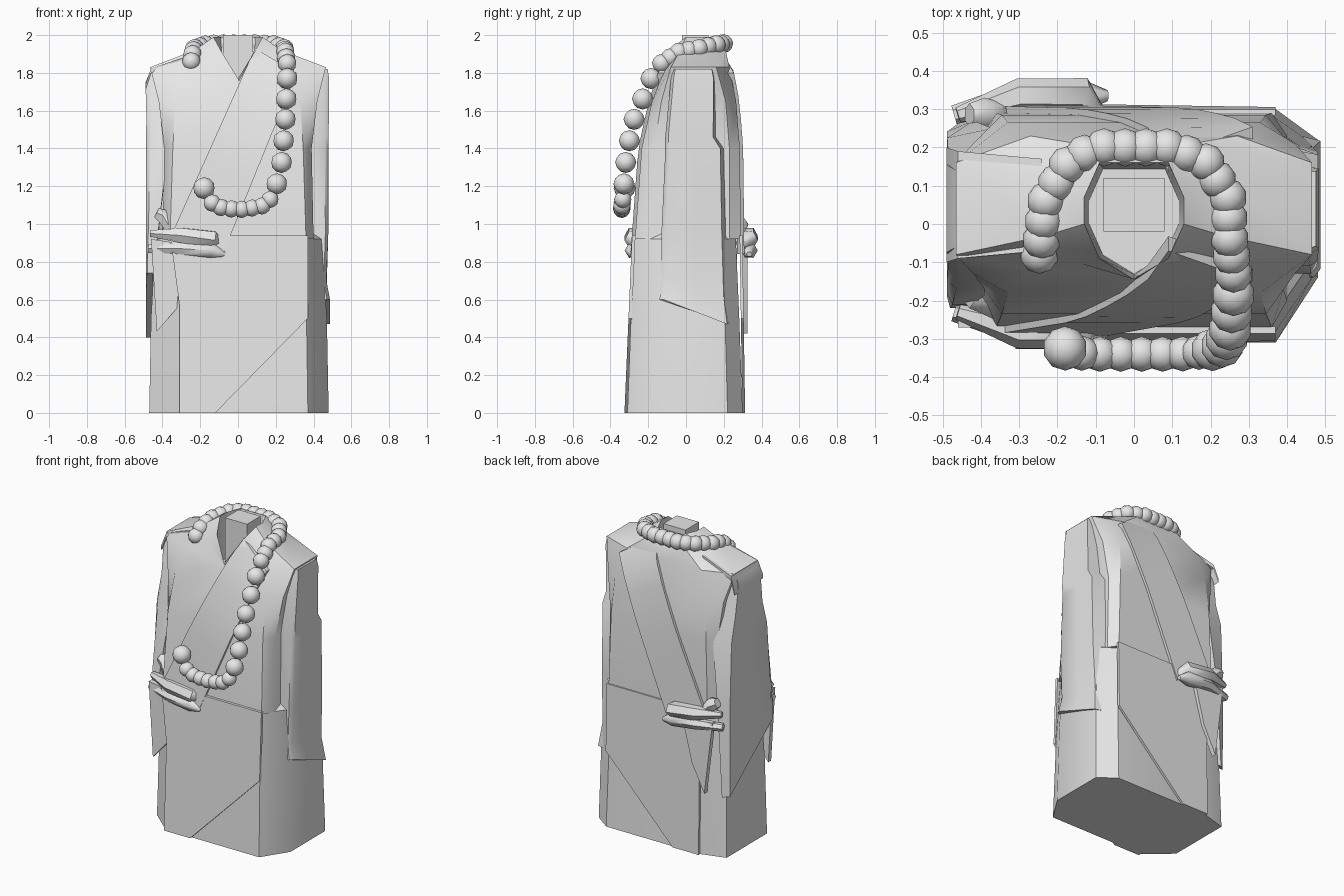
import bpy
import bmesh
from mathutils import Vector

cube = bpy.data.objects.get("Cube")
if cube:
    bpy.data.objects.remove(cube, do_unlink=True)

GREY = (0.8, 0.8, 0.8, 1)
cloth = bpy.data.materials.new("light_grey")
cloth.use_nodes = True
cloth.diffuse_color = GREY
cloth.node_tree.nodes["Principled BSDF"].inputs["Base Color"].default_value = GREY


def finish(name, bm, angle=0.6):
    """Turn a bmesh into a shaded object."""
    bmesh.ops.recalc_face_normals(bm, faces=bm.faces)
    mesh = bpy.data.meshes.new(name)
    bm.to_mesh(mesh)
    bm.free()
    mesh.materials.append(cloth)
    obj = bpy.data.objects.new(name, mesh)
    bpy.context.collection.objects.link(obj)
    bpy.ops.object.select_all(action="DESELECT")
    obj.select_set(True)
    bpy.context.view_layer.objects.active = obj
    bpy.ops.object.shade_smooth_by_angle(angle=angle)


def loft(name, rings, angle=0.6):
    """Skin closed rings and cap both ends."""
    bm = bmesh.new()
    rows = [[bm.verts.new(p) for p in ring] for ring in rings]
    count = len(rows[0])
    for low, high in zip(rows, rows[1:]):
        for i in range(count):
            j = (i + 1) % count
            bm.faces.new((low[i], low[j], high[j], high[i]))
    bm.faces.new(rows[0])
    bm.faces.new(rows[-1])
    finish(name, bm, angle)


def plate(name, points, push):
    """Flat cloth panel given thickness along a direction."""
    shift = Vector(push)
    loft(name, [points, [Vector(p) + shift for p in points]], 0.3)


def body_ring(z, half, flat, front, back, side_front, side_back, dip=0):
    """Symmetric ten-sided section with a centre point front and back."""
    right = [(flat, front, z - dip / 3), (half, side_front, z),
             (half, side_back, z), (flat, back, z)]
    left = [(-x, y, h) for x, y, h in reversed(right)]
    return [(0, front - dip / 4, z - dip)] + right + [(0, back, z)] + left


def lerp(a, b, t):
    return a + (b - a) * t


# skirt, cut back further on its right side
HEM = [(-.31, -.31), (.37, -.31), (.48, -.14), (.48, .22), (.37, .3), (-.3, .3), (-.47, .25), (-.47, -.17)]
loft("skirt", [[(x * wide, y * deep, z) for x, y in HEM]
               for z, wide, deep in ((0, 1, 1), (.5, .98, .94), (.92, .93, .88), (.95, .85, .8))])

# overlapping skirt panels with a diagonal hem
for label, low, high, push in (("front", -.308, -.265, -.018), ("back", .298, .283, .015)):
    outline = [(-.36, .94), (.37, .94), (.37, .5), (-.12, 0), (-.31, 0), (-.31, .57)]
    plate(label + "_skirt_panel",
          [(x, lerp(low, high, z), z) for x, z in outline], (0, push, 0))

# torso with an open collar
TORSO = [
    (.92, .40, .36, -.27, .29, -.2, .23),
    (1.4, .39, .345, -.235, .285, -.17, .23),
    (1.65, .42, .33, -.18, .265, -.13, .21),
    (1.83, .465, .27, -.12, .23, -.08, .16),
]
collar = body_ring(1.99, .13, .09, -.09, .16, 0, .07, .22)
loft("torso", [body_ring(*row) for row in TORSO[:3]] + [
    body_ring(*TORSO[3], .08),
    body_ring(1.92, .23, .15, -.1, .21, -.03, .12, .17),
    collar,
    [(x * .9, y * .9, 1.7) for x, y, z in collar],
])

# neck
loft("neck", [[(x, y, z) for x, y in ((-.08, -.02), (.08, -.02), (.08, .12), (-.08, .12))]
              for z in (1.68, 1.98, 2)])


# sleeves
def sleeve(name, side, rows):
    rings = []
    for inner, outer, front, back, z_front, z_back in rows:
        a, b = side * inner, side * outer
        mid = (front + back) / 2
        z_mid = (z_front + z_back) / 2
        rings.append([(a, front, z_front), (lerp(a, b, .8), front, z_front), (b, lerp(front, mid, .12), z_front),
                      (b, mid, z_mid), (b, lerp(back, mid, .12), z_back), (a, back, z_back)])
    loft(name, rings, .8)


sleeve("left_sleeve", 1, [
    (.33, .475, -.07, .15, 1.82, 1.82),
    (.35, .482, -.08, .16, 1.77, 1.77),
    (.38, .48, -.11, .16, 1.46, 1.46),
    (.38, .48, -.11, .2, 1.38, 1.4),
    (.4, .478, -.13, .21, .95, .95),
    (.4, .468, -.13, .22, .7, .62),
    (.4, .487, -.14, .24, .6, .47),
])
sleeve("right_sleeve", -1, [
    (.33, .46, -.07, .15, 1.82, 1.82),
    (.34, .49, -.09, .17, 1.75, 1.75),
    (.36, .485, -.12, .2, 1.56, 1.56),
    (.37, .488, -.17, .25, 1.4, 1.4),
    (.42, .488, -.21, .27, .98, .95),
    (.45, .488, -.22, .27, .74, .4),
])

# shoulder flap
loft("right_shoulder_flap", [[(x, -.07 - w, z), (x, .17 + w, z), (x, .17 + w, z + .025), (x, -.07 - w, z + .025)]
                             for x, z, w in ((-.49, 1.71, .03), (-.46, 1.8, .02), (-.24, 1.87, 0))])


# diagonal sash across front and back
def torso_depth(z, column):
    for low, high in zip(TORSO, TORSO[1:]):
        if z <= high[0]:
            return lerp(low[column], high[column], (z - low[0]) / (high[0] - low[0]))
    return lerp(TORSO[-1][column], .05, (z - TORSO[-1][0]) / .25)


for label, column, out in (("front", 3, -1), ("back", 4, 1)):
    rings = []
    for i in range(9):
        t = i / 8
        edges = ((lerp(.09, -.34, t), lerp(1.93, .97, t)), (lerp(.31, -.08, t), lerp(1.8, .84, t)))
        pts = [(x, torso_depth(z, column), z) for x, z in edges]
        rings.append([(x, y - out * .02, z) for x, y, z in pts]
                     + [(x, y + out * .018, z) for x, y, z in reversed(pts)])
    loft(label + "_sash", rings)


# knotted cloth at the hip
def fold(name, points, radii):
    curve = bpy.data.curves.new(name, "CURVE")
    curve.dimensions = "3D"
    curve.bevel_depth = 1
    curve.bevel_resolution = 1
    curve.use_fill_caps = True
    spline = curve.splines.new("POLY")
    spline.points.add(len(points) - 1)
    for point, co, radius in zip(spline.points, points, radii):
        point.co = (*co, 1)
        point.radius = radius
    curve.materials.append(cloth)
    obj = bpy.data.objects.new(name, curve)
    bpy.context.collection.objects.link(obj)
    bpy.ops.object.select_all(action="DESELECT")
    obj.select_set(True)
    bpy.context.view_layer.objects.active = obj
    bpy.ops.object.convert(target="MESH")
    bpy.ops.object.shade_smooth_by_angle(angle=1)


TAILS = {
    "front": [(-.46, .92), (-.2, .88), (-.31, .57), (-.43, .43)],
    "back": [(-.42, .9), (-.2, .88), (-.27, .6), (-.36, .42)],
}
for label, y, side, loop_y, loop_z in (("front", -.28, -1, -.19, 1.04), ("back", .335, 1, .285, 1)):
    inner = y - side * .05
    fold(label + "_knot_upper", [(-.46, inner, .95), (-.3, y, .94), (-.14, y, .92), (-.1, inner, .89)],
         (.02, .045, .05, .03))
    fold(label + "_knot_lower", [(-.47, inner, .87), (-.3, y, .87), (-.14, y, .86), (-.07, y, .84)],
         (.025, .035, .045, .015))
    fold(label + "_knot_loop", [(-.43, loop_y, loop_z + .02), (-.39, loop_y, loop_z), (-.34, inner, .95)],
         (.03, .045, .03))
    plate(label + "_sash_tail", [(x, y - side * .01, z) for x, z in TAILS[label]], (0, -side * .03, 0))


# bead string
def beads(name, path, spacing, radius):
    bm = bmesh.new()
    path = [Vector(p) for p in path]
    travel = 0.0
    for start, end in zip(path, path[1:]):
        length = (end - start).length
        while travel <= length:
            ball = bmesh.ops.create_icosphere(bm, subdivisions=2, radius=radius)
            bmesh.ops.translate(bm, verts=ball["verts"], vec=start.lerp(end, travel / length))
            travel += spacing
        travel -= length
    finish(name, bm, 1)


beads("neck_beads", [(.26, -.13, 1.85), (.25, -.04, 1.91), (.245, .07, 1.93), (.19, .16, 1.95), (.1, .2, 1.955),
                     (-.1, .2, 1.955), (-.17, .16, 1.95), (-.23, .06, 1.93), (-.24, -.03, 1.91),
                     (-.25, -.1, 1.84)], .055, .05)
beads("hanging_beads", [(.26, -.185, 1.77), (.25, -.285, 1.53), (.23, -.32, 1.32), (.2, -.33, 1.19)], .117, .056)
beads("lower_beads", [(.17, -.335, 1.13), (.12, -.34, 1.09), (0, -.34, 1.075), (-.11, -.34, 1.09),
                      (-.16, -.335, 1.13)], .055, .046)
beads("end_bead", [(-.18, -.325, 1.19), (-.18, -.325, 1.2)], 1, .058)
